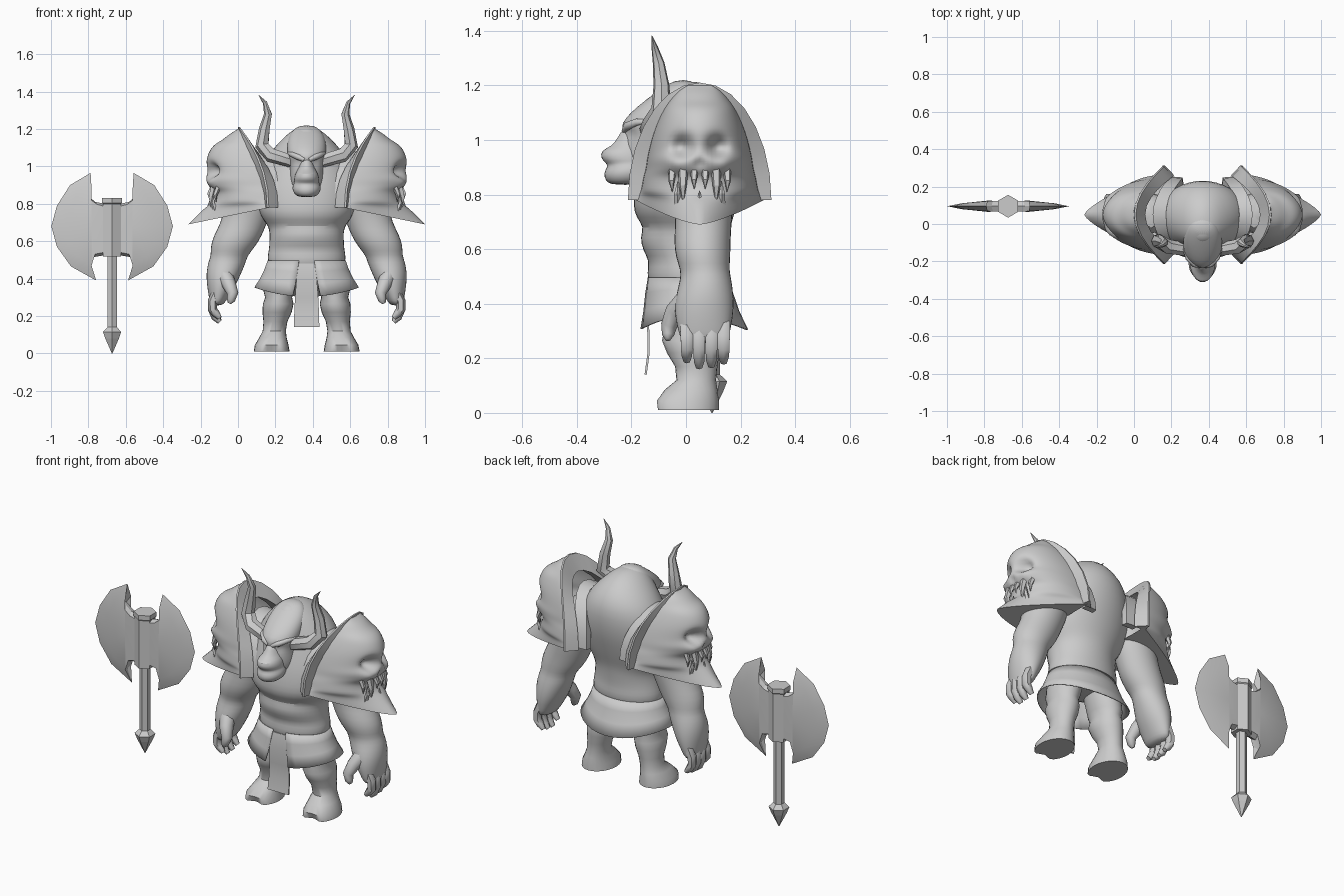
import bpy, bmesh, math
from mathutils import Vector

if "Cube" in bpy.data.objects:
    bpy.data.objects.remove(bpy.data.objects["Cube"])

C = 0.367   # centre line of the figure
grey = bpy.data.materials.new("stone grey")
grey.diffuse_color = (0.6, 0.6, 0.6, 1)
grey.use_nodes = True
grey.node_tree.nodes["Principled BSDF"].inputs["Base Color"].default_value = grey.diffuse_color


def finish(name, bm, loc=(C, 0, 0), mirror=False, subsurf=0, smooth=60):
    bmesh.ops.recalc_face_normals(bm, faces=bm.faces)
    me = bpy.data.meshes.new(name)
    bm.to_mesh(me)
    bm.free()
    ob = bpy.data.objects.new(name, me)
    bpy.context.collection.objects.link(ob)
    ob.location = loc
    me.materials.append(grey)
    if mirror:
        ob.modifiers.new("mirror", 'MIRROR').use_mirror_merge = False
    if subsurf:
        s = ob.modifiers.new("subsurf", 'SUBSURF')
        s.levels = s.render_levels = subsurf
    if smooth:
        bpy.ops.object.select_all(action='DESELECT')
        ob.select_set(True)
        bpy.context.view_layer.objects.active = ob
        bpy.ops.object.shade_smooth_by_angle(angle=math.radians(smooth))
    return ob


def skin(bm, rows, closed=True, caps=True):
    """Bridge rows of points with quads."""
    vs = [[bm.verts.new(p) for p in r] for r in rows]
    n = len(rows[0])
    for a, b in zip(vs, vs[1:]):
        for i in range(n if closed else n - 1):
            j = (i + 1) % n
            bm.faces.new((a[i], a[j], b[j], b[i]))
    if caps:
        bm.faces.new(vs[0])
        bm.faces.new(vs[-1])
    return vs


def stack(rings, n=16, rule=None):
    """Rows of horizontal ellipses: z, x centre, half width, y front, y back."""
    rows = []
    for z, x, hw, y0, y1 in rings:
        row = []
        for i in range(n):
            a = 2 * math.pi * i / n
            p = Vector((x + hw * math.cos(a), (y0 + y1) / 2 + (y1 - y0) / 2 * math.sin(a), z))
            row.append(rule(p, a) if rule else p)
        rows.append(row)
    return rows


def tube(bm, path, n=8):
    """Tapered tube: path of (x, y, z, radius)."""
    pts = [Vector(p[:3]) for p in path]
    rows = []
    for i, p in enumerate(pts):
        d = (pts[min(i + 1, len(pts) - 1)] - pts[max(i - 1, 0)]).normalized()
        u = d.cross(Vector((0, 1, 0))).normalized()
        v = d.cross(u)
        rows.append([p + path[i][3] * (u * math.cos(2 * math.pi * k / n) + v * math.sin(2 * math.pi * k / n))
                     for k in range(n)])
    skin(bm, rows)


# torso with hunched back
bm = bmesh.new()
skin(bm, stack([(.42, 0, .185, -.11, .12), (.47, 0, .205, -.138, .148), (.515, 0, .214, -.146, .158),
                (.555, 0, .204, -.135, .153), (.595, 0, .202, -.16, .155), (.645, 0, .2, -.172, .16),
                (.68, 0, .208, -.155, .165), (.715, 0, .235, -.185, .175), (.76, 0, .262, -.198, .19),
                (.83, 0, .27, -.19, .21), (.90, 0, .265, -.18, .228), (1.0, 0, .24, -.15, .238),
                (1.08, 0, .195, -.13, .225), (1.15, 0, .13, -.12, .175), (1.2, 0, .07, -.09, .10),
                (1.215, 0, .02, -.04, .03)], 20))
finish("torso", bm, subsurf=1)


# head, with the eyes sunk in
def face_rule(p, a):
    for sx in (-1, 1):
        d = math.hypot(p.x - sx * .05, (p.z - 1.025) * 1.4)
        if p.y < -.1:
            p.y += .03 * math.exp(-(d / .022) ** 2)
    return p


bm = bmesh.new()
skin(bm, stack([(.86, 0, .05, -.20, -.08), (.885, 0, .08, -.22, -.04), (.93, 0, .09, -.23, -.02),
                (.98, 0, .09, -.232, 0), (1.01, 0, .092, -.23, 0), (1.035, 0, .098, -.235, 0),
                (1.06, 0, .104, -.238, 0), (1.10, 0, .106, -.205, .02), (1.15, 0, .1, -.145, .03),
                (1.195, 0, .078, -.08, .04), (1.22, 0, .035, -.04, .02)], 24, face_rule))
finish("head", bm, subsurf=1)

# muzzle with jaw and nose
bm = bmesh.new()
skin(bm, stack([(.835, 0, .04, -.275, -.17), (.85, 0, .067, -.297, -.14), (.88, 0, .08, -.305, -.12),
                (.902, 0, .074, -.288, -.12), (.915, 0, .066, -.294, -.12), (.93, 0, .07, -.314, -.12),
                (.962, 0, .062, -.315, -.12), (.975, 0, .052, -.275, -.12), (1.01, 0, .038, -.25, -.12),
                (1.05, 0, .03, -.23, -.12)], 16))
finish("muzzle", bm, subsurf=1)

# frowning brows
bm = bmesh.new()
tube(bm, [(-.012, -.224, 1.035, .012), (-.045, -.216, 1.05, .016), (-.08, -.18, 1.065, .014),
          (-.1, -.13, 1.07, .006)], 8)
finish("brows", bm, mirror=True)

# curved horns
bm = bmesh.new()
tube(bm, [(-.06, -.12, 1.02, .036), (-.10, -.135, 1.035, .036), (-.19, -.12, 1.06, .04),
          (-.238, -.09, 1.11, .038), (-.225, -.09, 1.20, .03), (-.206, -.10, 1.28, .022),
          (-.222, -.115, 1.34, .012), (-.257, -.125, 1.382, .001)], 7)
finish("horns", bm, mirror=True, smooth=40)

# arms
bm = bmesh.new()
skin(bm, stack([(.98, -.27, .08, -.03, .13), (.90, -.29, .13, -.06, .17), (.78, -.31, .135, -.05, .175),
                (.70, -.335, .125, -.04, .17), (.63, -.368, .132, -.047, .165), (.57, -.395, .122, -.04, .165),
                (.525, -.413, .1, -.022, .16), (.49, -.425, .103, -.022, .168), (.43, -.443, .096, -.04, .177),
                (.37, -.455, .08, -.045, .177), (.32, -.467, .06, -.035, .168), (.28, -.475, .045, -.025, .16),
                (.255, -.48, .03, -.01, .14)], 16))
finish("arms", bm, mirror=True, subsurf=1)

# fingers and thumbs
bm = bmesh.new()
for i, tip in enumerate((.19, .168, .172, .185)):
    y = .003 + .045 * i
    tube(bm, [(-.48, y, .33, .026), (-.503, y, .28, .026), (-.503, y, .235, .025),
              (-.487, y, tip + .025, .022), (-.465, y, tip, .013)], 6)
tube(bm, [(-.44, .01, .42, .045), (-.415, -.04, .37, .038), (-.395, -.062, .32, .03),
          (-.405, -.066, .285, .022), (-.415, -.066, .268, .01)], 8)
finish("fingers", bm, mirror=True)


# legs with cloven feet
def toe_rule(p, a):
    front = max(0, -math.sin(a)) ** 10
    if p.z < .1:
        p.y += .05 * front * (1 - p.z / .1)
    return p


bm = bmesh.new()
skin(bm, stack([(.01, -.187, .096, -.13, .12), (.045, -.187, .09, -.13, .12), (.085, -.18, .073, -.085, .115),
                (.12, -.173, .062, -.035, .11), (.17, -.167, .064, -.04, .115), (.22, -.158, .078, -.07, .123),
                (.265, -.152, .082, -.088, .127), (.30, -.15, .072, -.08, .12), (.335, -.148, .083, -.088, .127),
                (.40, -.135, .09, -.09, .128), (.46, -.12, .09, -.09, .12)], 24, toe_rule))
finish("legs", bm, mirror=True, smooth=50)

# flared skirt, open at the front
bm = bmesh.new()
rows = []
for t, hw, yf, yb in ((0, .207, -.14, .152), (.3, .222, -.15, .17), (.65, .245, -.158, .193), (1, .277, -.17, .225)):
    row = []
    for i in range(33):
        gap = .2 + .07 * t
        a = -math.pi / 2 + gap + (2 * math.pi - 2 * gap) * i / 32
        c, s = math.cos(a), math.sin(a)
        low = .352 - .048 * s * s
        row.append((hw * c, (yb if s > 0 else -yf) * s, .495 + (low - .495) * t))
    rows.append(row)
skin(bm, rows, closed=False, caps=False)
thick = finish("skirt", bm).modifiers.new("thick", 'SOLIDIFY')
thick.thickness, thick.offset = .006, 0

# hanging loincloth
bm = bmesh.new()
skin(bm, [[(-w, y, z), (w, y, z), (w, y + .008, z), (-w, y + .008, z)] for w, y, z in
          ((.05, -.138, .48), (.054, -.152, .40), (.062, -.142, .30), (.066, -.141, .22), (.068, -.152, .14))])
finish("loincloth", bm, smooth=30)


# shoulder armour: section lists (x offset, scale) pairs
def arch(name, w, z0, h, x0, bow, section, n=14):
    bm = bmesh.new()
    rows = []
    for i in range(n + 1):
        a = math.pi * i / n
        c, s = math.cos(a), math.sin(a)
        x = x0 - bow * s ** 2.2 - C
        rows.append([(x + dx, .05 + w * k * c, z0 + h * k * s) for dx, k in section])
    skin(bm, rows)
    finish(name, bm, mirror=True, smooth=30)


arch("shoulder_rim", .263, .78, .43, .155, .155, ((0, 1), (.01, 1), (.06, .8), (-.01, .8)))
arch("shoulder_band", .205, .79, .29, .19, .09, ((0, 1), (.07, .97), (.075, .8), (0, .8)))

# skull shaped shoulder plates: z at rim, z outside, x outside, pointedness, half width
keys = [(.78, .69, -.266, 2, .235), (.80, .765, -.19, 1.6, .225), (.82, .81, -.14, 1, .215),
        (.86, .86, -.13, .9, .21), (.895, .895, -.16, .9, .205), (.93, .93, -.178, .9, .205),
        (.97, .97, -.168, .9, .205), (1.03, 1.03, -.168, .9, .205), (1.08, 1.08, -.152, .9, .205),
        (1.115, 1.115, -.125, .9, .205), (1.145, 1.145, -.08, 1, .205), (1.175, 1.175, -.04, 1, .205),
        (1.2, 1.2, .0, 1, .205)]


def blend(t):
    """Smooth curve through the key levels."""
    k = min(int(t), len(keys) - 2)
    f = t - k
    out = []
    for q in zip(*(keys[min(max(k + d, 0), len(keys) - 1)] for d in (-1, 0, 1, 2))):
        a, b, c, d = q
        out.append(b + .5 * f * (c - a + f * (2 * a - 5 * b + 4 * c - d + f * (3 * (b - c) + d - a))))
    return out


bm = bmesh.new()
rows = []
for j in range(49):
    zi, zo, xo, pw, hw = blend(j / 48 * (len(keys) - 1))
    s = min(max((zi - .78) / .43, 0), 1)
    w, xf = hw * math.sqrt(1 - s * s), .17 * (1 - s ** 2.2)
    row = []
    for i in range(41):
        a = math.pi * (i / 40 - .5)
        b = max(1 - abs(math.sin(a)) ** (2 - .6 * max(0, pw - 1)), 0) ** (pw / 2)
        dy, z = w * math.sin(a), zi + (zo - zi) * b
        dent = 0
        for sy in (-1, 1):
            dent += .065 * math.exp(-((dy - sy * .067) ** 2 + (z - .975) ** 2) / .0014)   # eye sockets
            dent -= .014 * math.exp(-((dy - sy * .09) ** 2 + (z - .91) ** 2) / .0009)     # cheeks
        dent += .02 * math.exp(-(dy ** 2 / .0004 + (z - .915) ** 2 / .0006))              # nose
        row.append((xf + (xo - xf) * b + dent * b - C, .05 + dy, z))
    rows.append(row)
vs = skin(bm, rows, closed=False, caps=False)
bm.faces.new(vs[0])
finish("shoulder_skull", bm, mirror=True, smooth=50)

# fangs around the skull mouth
bm = bmesh.new()
for dy, top, tip, r in ((-.1, .89, .81, .016), (-.06, .90, .765, .02), (-.02, .885, .82, .015),
                        (.02, .885, .82, .015), (.06, .90, .765, .02), (.1, .89, .81, .016),
                        (-.08, .76, .85, .015), (0, .745, .815, .013), (.08, .76, .85, .015)):
    x = .15 - .295 * math.sqrt(1 - (dy / .21) ** 2) - C
    tube(bm, [(x + .005, .05 + dy, top, r), (x - .012, .05 + dy * 1.03, (top + tip) / 2, r * .75),
              (x - .008, .05 + dy, tip, .001)], 5)
finish("fangs", bm, mirror=True, smooth=0)

# axe: hexagonal handle, pommel and sleeve
AX = (-.673, .095, 0)


def hex_rod(name, levels):
    bm = bmesh.new()
    skin(bm, [[(r * math.cos(math.pi / 6 + k * math.pi / 3), r * math.sin(math.pi / 6 + k * math.pi / 3), z)
               for k in range(6)] for z, r in levels])
    finish(name, bm, AX, smooth=0)


hex_rod("axe_handle", [(.11, .03), (.55, .03)])
hex_rod("axe_pommel", [(0, .002), (.08, .042), (.115, .056), (.14, .03)])
hex_rod("axe_sleeve", [(.517, .056), (.80, .056), (.805, .061), (.832, .061)])

# twin blades, thick at the sleeve and sharp at the edge
outline = [(.04, .80), (.09, .81), (.15, .86), (.115, .965), (.225, .90), (.295, .79), (.325, .68),
           (.295, .57), (.22, .465), (.085, .39), (.115, .465), (.10, .515), (.04, .525)]
bm = bmesh.new()
mid = [(.13 + (x - .13) * .62, .675 + (z - .675) * .74) if x > .16 else
       (max(x - .01, .045), .675 + (z - .675) * .9) if .45 < z < .9 else (.11, .675 + (z - .675) * .72)
       for x, z in outline]
edge = [bm.verts.new((x, 0, z)) for x, z in outline]
for sy in (-1, 1):
    flat = [bm.verts.new((x, sy * .028 * (1 - max(0, x - .1) * 3), z)) for x, z in mid]
    hub = bm.verts.new((.11, sy * .03, .675))
    for i in range(len(edge)):
        j = (i + 1) % len(edge)
        bm.faces.new((edge[i], edge[j], flat[j], flat[i]))
        bm.faces.new((flat[i], flat[j], hub))
finish("axe_blades", bm, AX, mirror=True, smooth=20)
